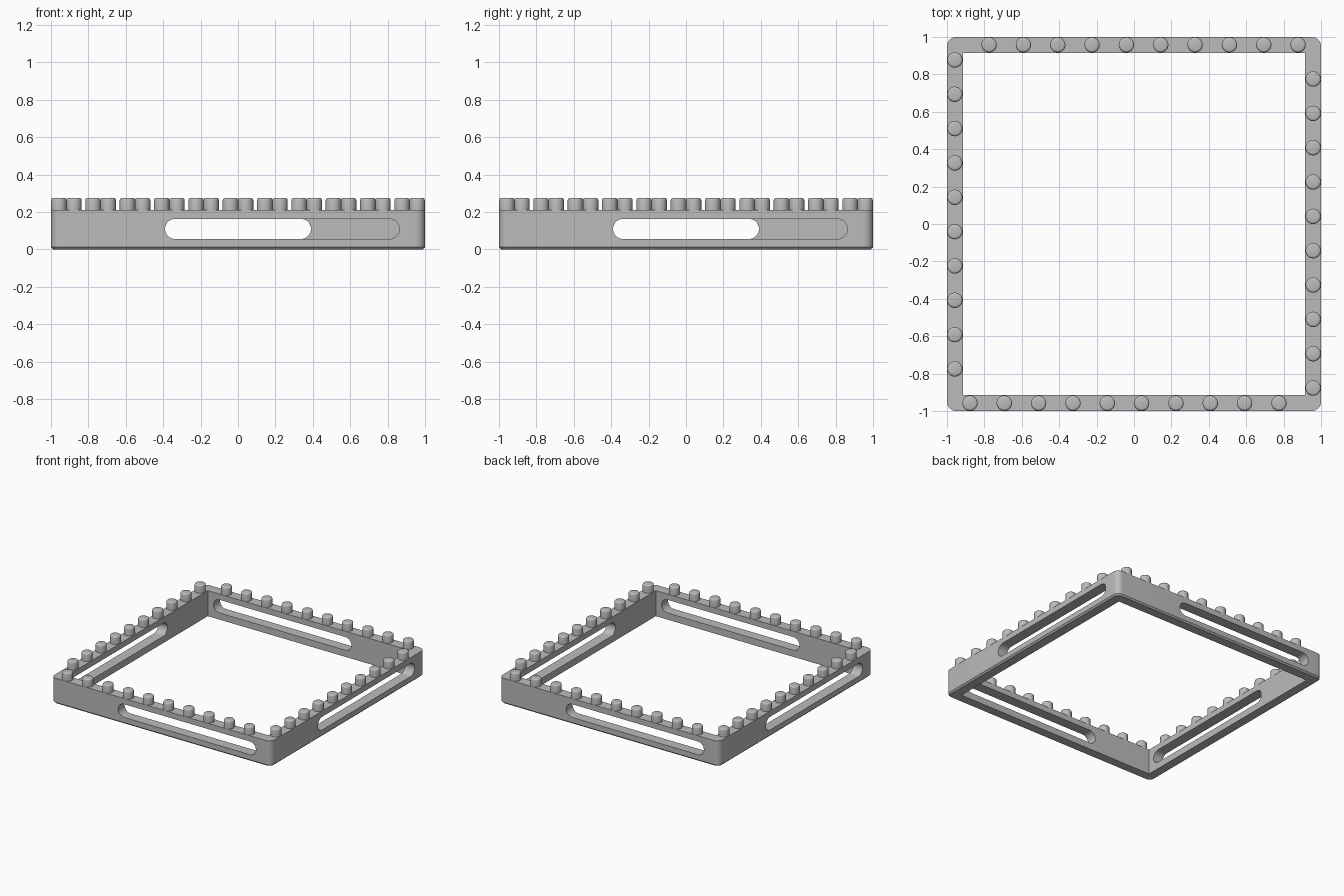
import bpy, bmesh
from math import pi, sin, cos, radians
from mathutils import Matrix

cube = bpy.data.objects.get("Cube")
if cube:
    bpy.data.objects.remove(cube, do_unlink=True)

HALF, INNER, TOP = 1.0, 0.915, 0.21
CORNER, CHAMFER = 0.05, 0.012
STUD_R, STUD_TOP, STUDS = 0.041, 0.275, 10

grey = bpy.data.materials.new("grey plastic")
grey.use_nodes = True
colour = (0.5, 0.5, 0.5, 1)
grey.diffuse_color = colour
grey.node_tree.nodes["Principled BSDF"].inputs["Base Color"].default_value = colour


def make_object(name, bm):
    bmesh.ops.recalc_face_normals(bm, faces=bm.faces)
    mesh = bpy.data.meshes.new(name)
    bm.to_mesh(mesh)
    bm.free()
    mesh.materials.append(grey)
    ob = bpy.data.objects.new(name, mesh)
    bpy.context.collection.objects.link(ob)
    return ob


def select_only(ob):
    bpy.ops.object.select_all(action="DESELECT")
    ob.select_set(True)
    bpy.context.view_layer.objects.active = ob


def ring(half, radius, z, steps=8):
    """Square outline with rounded corners; radius 0 stacks the corner points."""
    pts = []
    for q in range(4):
        mid = pi / 4 + q * pi / 2
        cx, cy = [(half - radius) * (1 if f(mid) > 0 else -1) for f in (cos, sin)]
        for i in range(steps + 1):
            a = q * pi / 2 + i / steps * pi / 2
            pts.append((cx + radius * cos(a), cy + radius * sin(a), z))
    return pts


# Square frame: sharp inside, rounded corners and chamfered base outside
bm = bmesh.new()
rings = [ring(HALF - CHAMFER, CORNER - CHAMFER, 0), ring(HALF, CORNER, CHAMFER),
         ring(HALF, CORNER, TOP), ring(INNER, 0, TOP), ring(INNER, 0, 0)]
rings = [[bm.verts.new(p) for p in r] for r in rings]
for k, lower in enumerate(rings):
    upper = rings[(k + 1) % len(rings)]
    for i in range(len(lower)):
        j = (i + 1) % len(lower)
        bm.faces.new((lower[i], lower[j], upper[j], upper[i]))
bmesh.ops.remove_doubles(bm, verts=bm.verts, dist=1e-5)
bmesh.ops.dissolve_degenerate(bm, edges=bm.edges, dist=1e-5)
frame = make_object("frame", bm)

# Round-ended slot through each wall
bm = bmesh.new()
x0, x1, z0, z1 = -0.39, 0.863, 0.055, 0.163
r, zc = (z1 - z0) / 2, (z0 + z1) / 2
for q in range(4):
    outline = []
    for cx, start in ((x1 - r, -pi / 2), (x0 + r, pi / 2)):
        for i in range(17):
            a = start + i * pi / 16
            outline.append(bm.verts.new((cx + r * cos(a), -1.05, zc + r * sin(a))))
    face = bm.faces.new(outline)
    moved = bmesh.ops.extrude_face_region(bm, geom=[face], use_keep_orig=True)["geom"]
    ends = [v for v in moved if isinstance(v, bmesh.types.BMVert)]
    bmesh.ops.translate(bm, verts=ends, vec=(0, 0.18, 0))
    bmesh.ops.rotate(bm, verts=outline + ends, cent=(0, 0, 0),
                     matrix=Matrix.Rotation(q * pi / 2, 3, "Z"))
cutter = make_object("slot_cutter", bm)
cutter.hide_render = True
cut = frame.modifiers.new("slots", "BOOLEAN")
cut.operation, cut.solver, cut.object = "DIFFERENCE", "EXACT", cutter
select_only(frame)
bpy.ops.object.modifier_apply(modifier=cut.name)
bpy.data.objects.remove(cutter, do_unlink=True)

# Row of studs with softened tops along each wall
bm = bmesh.new()
first, last, line = -0.877, 0.775, -0.958
for q in range(4):
    turn = Matrix.Rotation(q * pi / 2, 4, "Z")
    for i in range(STUDS):
        x = first + (last - first) * i / (STUDS - 1)
        bottom = TOP - 0.002
        place = turn @ Matrix.Translation((x, line, (bottom + STUD_TOP) / 2))
        bmesh.ops.create_cone(bm, cap_ends=True, segments=32, radius1=STUD_R,
                              radius2=STUD_R, depth=STUD_TOP - bottom, matrix=place)
rims = [e for e in bm.edges if all(v.co.z > STUD_TOP - 0.001 for v in e.verts)]
bmesh.ops.bevel(bm, geom=rims, offset=0.012, segments=3, profile=0.5, affect="EDGES")
studs = make_object("studs", bm)

for ob in (frame, studs):
    select_only(ob)
    bpy.ops.object.shade_smooth_by_angle(angle=radians(35))
